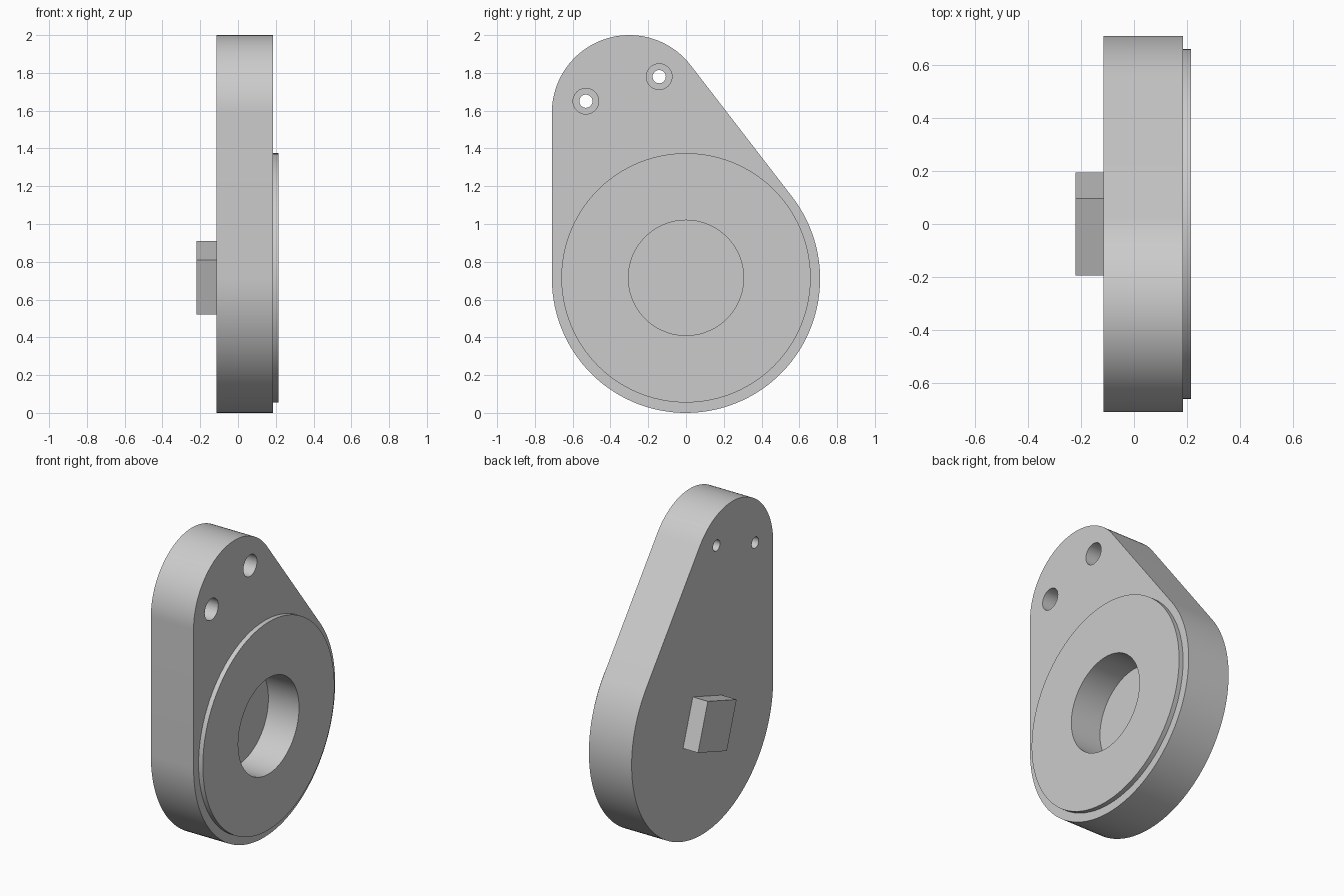
import bpy, bmesh
from math import sin, cos, pi, radians, acos, atan2, hypot

if "Cube" in bpy.data.objects:
    bpy.data.objects.remove(bpy.data.objects["Cube"])

BIG, BIG_R = (0.0, 0.71), 0.71
SMALL, SMALL_R = (-0.30, 1.59), 0.41
DISC = (0.0, 0.715)


def arc(center, r, a0, a1, n):
    return [(center[0] + r * cos(a0 + (a1 - a0) * i / n),
             center[1] + r * sin(a0 + (a1 - a0) * i / n)) for i in range(n + 1)]


def circle(center, r, n=96):
    return arc(center, r, 0, 2 * pi, n)[:-1]


def prism(name, outline, x0, x1):
    """Extrude a closed (y, z) outline along x."""
    bm = bmesh.new()
    a = [bm.verts.new((x0, y, z)) for y, z in outline]
    b = [bm.verts.new((x1, y, z)) for y, z in outline]
    bm.faces.new(a)
    bm.faces.new(b)
    for i in range(len(a)):
        j = (i + 1) % len(a)
        bm.faces.new((a[i], a[j], b[j], b[i]))
    bmesh.ops.recalc_face_normals(bm, faces=bm.faces)
    me = bpy.data.meshes.new(name)
    bm.to_mesh(me)
    bm.free()
    ob = bpy.data.objects.new(name, me)
    bpy.context.collection.objects.link(ob)
    return ob


def boolean(target, tool, operation='DIFFERENCE'):
    bpy.context.view_layer.objects.active = target
    mod = target.modifiers.new("bool", 'BOOLEAN')
    mod.operation = operation
    mod.solver = 'EXACT'
    mod.object = tool
    bpy.ops.object.modifier_apply(modifier=mod.name)
    bpy.data.objects.remove(tool)


# Plate: two circles joined by their outer tangents
dy, dz = SMALL[0] - BIG[0], SMALL[1] - BIG[1]
axis = atan2(dz, dy)
spread = acos((BIG_R - SMALL_R) / hypot(dy, dz))
t0, t1 = axis - spread, axis + spread
outline = (arc(BIG, BIG_R, t1, t0 + 2 * pi, 72)
           + arc(SMALL, SMALL_R, t0, t1, 48))
body = prism("body_plate", outline, -0.115, 0.185)

# Raised round face
boolean(body, prism("face_disc", circle(DISC, 0.66), 0.1, 0.215), 'UNION')

# Square peg on the back, turned to follow the plate axis
peg_turn = axis - pi / 2 + pi / 4
peg = prism("square_peg", circle(DISC, 0.216, 4), -0.22, -0.05)
for v in peg.data.vertices:
    y, z = v.co.y - DISC[0], v.co.z - DISC[1]
    v.co.y = DISC[0] + y * cos(peg_turn) - z * sin(peg_turn)
    v.co.z = DISC[1] + y * sin(peg_turn) + z * cos(peg_turn)
boolean(body, peg, 'UNION')

# Deep round pocket in the face
boolean(body, prism("pocket_cutter", circle(DISC, 0.305), 0.0, 0.4))

# Two counterbored screw holes
for c in ((-0.53, 1.65), (-0.142, 1.78)):
    boolean(body, prism("bore_cutter", circle(c, 0.068, 48), 0.0, 0.4))
    boolean(body, prism("screw_cutter", circle(c, 0.035, 32), -0.4, 0.4))

bpy.ops.object.select_all(action='DESELECT')
body.select_set(True)
bpy.context.view_layer.objects.active = body
bpy.ops.object.shade_smooth_by_angle(angle=radians(35))
